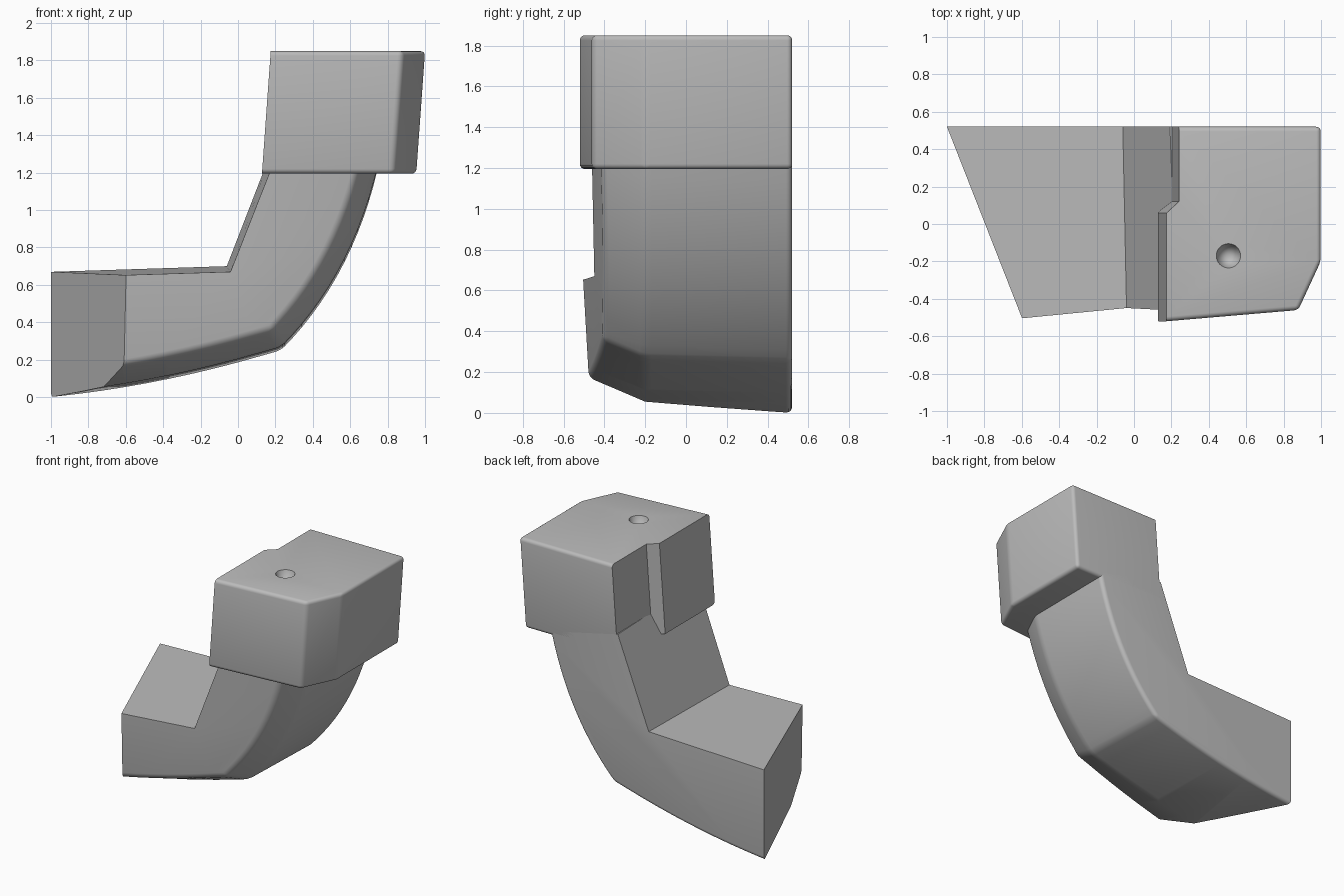
import bpy, bmesh, math
from mathutils import Vector

cube = bpy.data.objects.get("Cube")
if cube:
    bpy.data.objects.remove(cube, do_unlink=True)

grey = bpy.data.materials.new("plain_grey")
grey.use_nodes = True
grey.diffuse_color = (0.5, 0.5, 0.5, 1)
grey.node_tree.nodes["Principled BSDF"].inputs["Base Color"].default_value = (0.5, 0.5, 0.5, 1)

BACK, RIM = 0.52, -0.2      # flat back, and where the front chamfer starts


def round_edges(bm, skip, width):
    """Round the sharp edges that touch none of the skipped faces."""
    bm.normal_update()
    edges = [e for e in bm.edges if len(e.link_faces) == 2
             and e.calc_face_angle(0) > math.radians(20)
             and not any(skip(f.normal) for f in e.link_faces)]
    bmesh.ops.bevel(bm, geom=edges, offset=width, segments=4, profile=0.5,
                    affect='EDGES', clamp_overlap=False)


def make_object(name, bm):
    mesh = bpy.data.meshes.new(name)
    bm.to_mesh(mesh)
    bm.free()
    mesh.materials.append(grey)
    obj = bpy.data.objects.new(name, mesh)
    bpy.context.collection.objects.link(obj)
    return obj


def smooth(obj):
    bpy.ops.object.select_all(action='DESELECT')
    obj.select_set(True)
    bpy.context.view_layer.objects.active = obj
    bpy.ops.object.shade_smooth_by_angle(angle=math.radians(30))


def front_y(x, z):
    """The leaning plane of the front side."""
    return -0.405 + 0.1 * x - 0.06 * z


# Outer curve of the elbow: shallow underside, then a rising arc
outer = []
for i in range(12):
    t = -0.2 + 1.43 * i / 12
    outer.append(Vector((t - 1, 0.1 * t + 0.085 * t * t)))
start, pull, end = Vector((0.23, 0.25)), Vector((0.6, 0.62)), Vector((0.74, 1.19))
for i in range(14):
    t = 1.03 * i / 13
    outer.append(start * (1 - t) ** 2 + pull * 2 * t * (1 - t) + end * t * t)

# Elbow body
bm = bmesh.new()
back, rim, front = [], [], []
for i, p in enumerate(outer):
    d = (outer[min(i + 1, len(outer) - 1)] - outer[max(i - 1, 0)]).normalized()
    q = p + Vector((-d.y, d.x)) * 0.1 + Vector((0, 0.02))
    back.append(bm.verts.new((p.x, BACK, p.y)))
    rim.append(bm.verts.new((p.x, RIM, p.y + 0.02)))
    front.append(bm.verts.new((q.x, front_y(q.x, q.y), q.y)))
inner_back = [bm.verts.new((x, BACK, z)) for x, z in ((-1.3, 0.66), (-0.06, 0.70), (0.192, 1.35))]
inner_front = [bm.verts.new((x, front_y(x, z), z))
               for x, z in ((-1.3, 0.63), (-0.04, 0.67), (0.228, 1.35))]
for a, b in ((back, rim), (rim, front), (inner_front, inner_back)):
    for i in range(len(a) - 1):
        bm.faces.new((a[i], a[i + 1], b[i + 1], b[i]))
bm.faces.new(back + inner_back[::-1])
bm.faces.new(front + inner_front[::-1])
for k in (0, -1):
    bm.faces.new((inner_back[k], back[k], rim[k], front[k], inner_front[k]))
bmesh.ops.recalc_face_normals(bm, faces=bm.faces)

# Slanted end of the low arm
bmesh.ops.bisect_plane(bm, geom=bm.verts[:] + bm.edges[:] + bm.faces[:],
                       plane_co=(-1, BACK, 0), plane_no=(-1.02, -0.4, 0), clear_outer=True)
bmesh.ops.contextual_create(bm, geom=[e for e in bm.edges if e.is_boundary])
bmesh.ops.recalc_face_normals(bm, faces=bm.faces)
round_edges(bm, lambda n: n.x < -0.3 or n.z > 0.3, 0.03)
smooth(make_object("elbow_body", bm))

# Upper block with a stepped inner side
outline = [(0.175, -0.52), (0.88, -0.46), (1, -0.2), (1, BACK),
           (0.24, BACK), (0.24, 0.12), (0.175, 0.06)]
bm = bmesh.new()
top = [bm.verts.new((x, y, 1.85)) for x, y in outline]
low = [bm.verts.new((x - 0.047, y, 1.195)) for x, y in outline]
bm.faces.new(top)
bm.faces.new(low[::-1])
for i in range(len(top)):
    j = (i + 1) % len(top)
    bm.faces.new((low[i], low[j], top[j], top[i]))
bmesh.ops.recalc_face_normals(bm, faces=bm.faces)
round_edges(bm, lambda n: n.x < -0.3, 0.025)
block = make_object("upper_block", bm)

# Conical hole in the top
bm = bmesh.new()
bmesh.ops.create_cone(bm, cap_ends=True, segments=32, radius1=0, radius2=0.078, depth=0.24)
bmesh.ops.remove_doubles(bm, verts=bm.verts, dist=0.0001)
bmesh.ops.recalc_face_normals(bm, faces=bm.faces)
cutter = make_object("hole_cutter", bm)
cutter.location = (0.505, -0.17, 1.77)
cutter.hide_render = True
bpy.context.view_layer.update()
cut = block.modifiers.new("hole", 'BOOLEAN')
cut.operation, cut.object, cut.solver = 'DIFFERENCE', cutter, 'EXACT'
bpy.context.view_layer.objects.active = block
bpy.ops.object.modifier_apply(modifier=cut.name)
bpy.data.objects.remove(cutter, do_unlink=True)
smooth(block)
